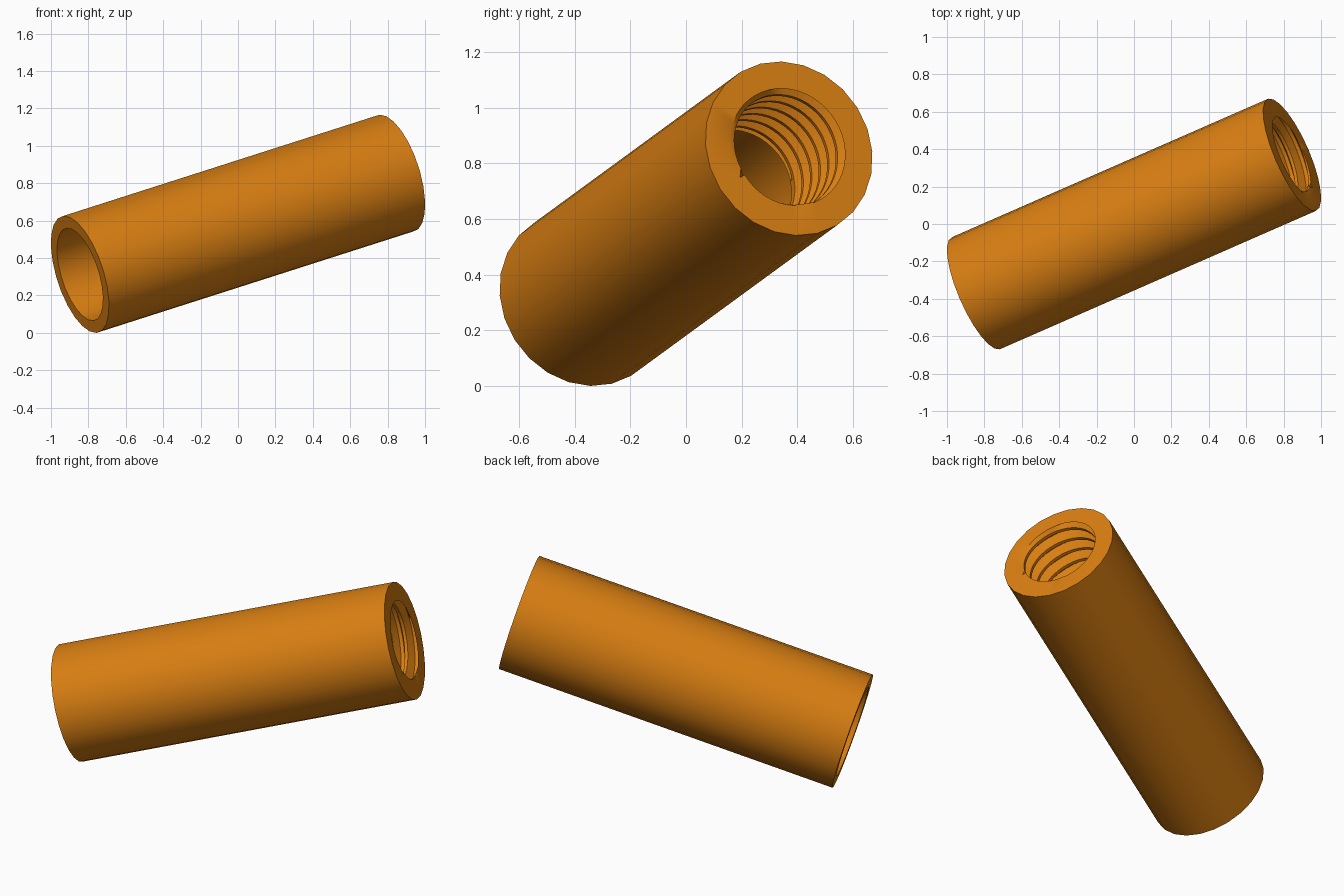
import bpy, bmesh, math
from mathutils import Vector, Matrix

if "Cube" in bpy.data.objects:
    bpy.data.objects.remove(bpy.data.objects["Cube"])

AXIS = Vector((1.69, 0.74, 0.541))      # from plain end to threaded end
HALF = AXIS.length / 2
R_OUT, R_BORE, R_CREST, R_LIP = 0.326, 0.258, 0.210, 0.232
DEPTH, PITCH = 0.48, 0.08
N = 48                                  # two columns per flat side
# One thread turn: (fraction of pitch, radius)
PROFILE = [(0, R_CREST), (0.22, R_CREST), (0.45, R_BORE), (0.7, R_BORE), (1, R_CREST)]

bm = bmesh.new()


def point(i, r, depth, flat=False):
    """Point on column i; flat keeps odd columns on a 24-sided outline."""
    if flat and i % 2:
        r *= math.cos(2 * math.pi / N)
    a = 2 * math.pi * i / N
    return bm.verts.new((r * math.cos(a), r * math.sin(a), HALF - depth))


def band(pa, pb):
    """Join two rings, each given as a function of the column."""
    for i in range(N):
        bm.faces.new((pa(i), pa(i + 1), pb(i + 1), pb(i)))


def ring(r, depth, flat=True):
    return lambda i: point(i, r, depth, flat)


def lip(i):
    # Opening widens over one turn, leaving the thread-start notch
    return point(i, R_CREST + (R_LIP - R_CREST) * i / N, 0)


# Outer wall, end faces and plain bore
band(ring(R_OUT, 2 * HALF), ring(R_OUT, 0))
band(ring(R_OUT, 0), lip)
band(ring(R_CREST, DEPTH, False), ring(R_BORE, DEPTH))
band(ring(R_BORE, DEPTH), ring(R_BORE, 2 * HALF))
band(ring(R_BORE, 2 * HALF), ring(R_OUT, 2 * HALF))


# Internal thread
def thread_point(k, knot):
    frac, r = knot

    def at(i):
        s = PITCH * (k + frac - i / N)
        if s <= 1e-6:
            return lip(i)
        if s >= DEPTH - 1e-6:
            return point(i, R_CREST, DEPTH)
        return point(i, r, s)
    return at


for k in range(int(DEPTH / PITCH) + 2):
    for a, b in zip(PROFILE, PROFILE[1:]):
        band(thread_point(k, a), thread_point(k, b))

# Step where the thread starts
bm.faces.new((point(0, R_CREST, 0), point(0, R_CREST, 0.22 * PITCH), point(0, R_LIP, 0)))

bmesh.ops.remove_doubles(bm, verts=bm.verts, dist=1e-5)
bmesh.ops.dissolve_degenerate(bm, edges=bm.edges, dist=1e-5)

mesh = bpy.data.meshes.new("threaded_sleeve")
bm.to_mesh(mesh)
bm.free()
sleeve = bpy.data.objects.new("threaded_sleeve", mesh)
bpy.context.collection.objects.link(sleeve)

# Tilt so the local z axis follows AXIS and the notch sits low on the left
w = AXIS.normalized()
u = Vector((0, -0.85, -0.53))
u = (u - w * u.dot(w)).normalized()
v = w.cross(u)
sleeve.matrix_world = Matrix.Translation((0, 0, 0.583)) @ Matrix((u, v, w)).transposed().to_4x4()

# Orange finish
orange = bpy.data.materials.new("orange")
orange.diffuse_color = (0.69, 0.21, 0.006, 1)
orange.use_nodes = True
orange.node_tree.nodes["Principled BSDF"].inputs["Base Color"].default_value = orange.diffuse_color
mesh.materials.append(orange)

bpy.context.view_layer.objects.active = sleeve
sleeve.select_set(True)
bpy.ops.object.shade_smooth_by_angle(angle=math.radians(30))
